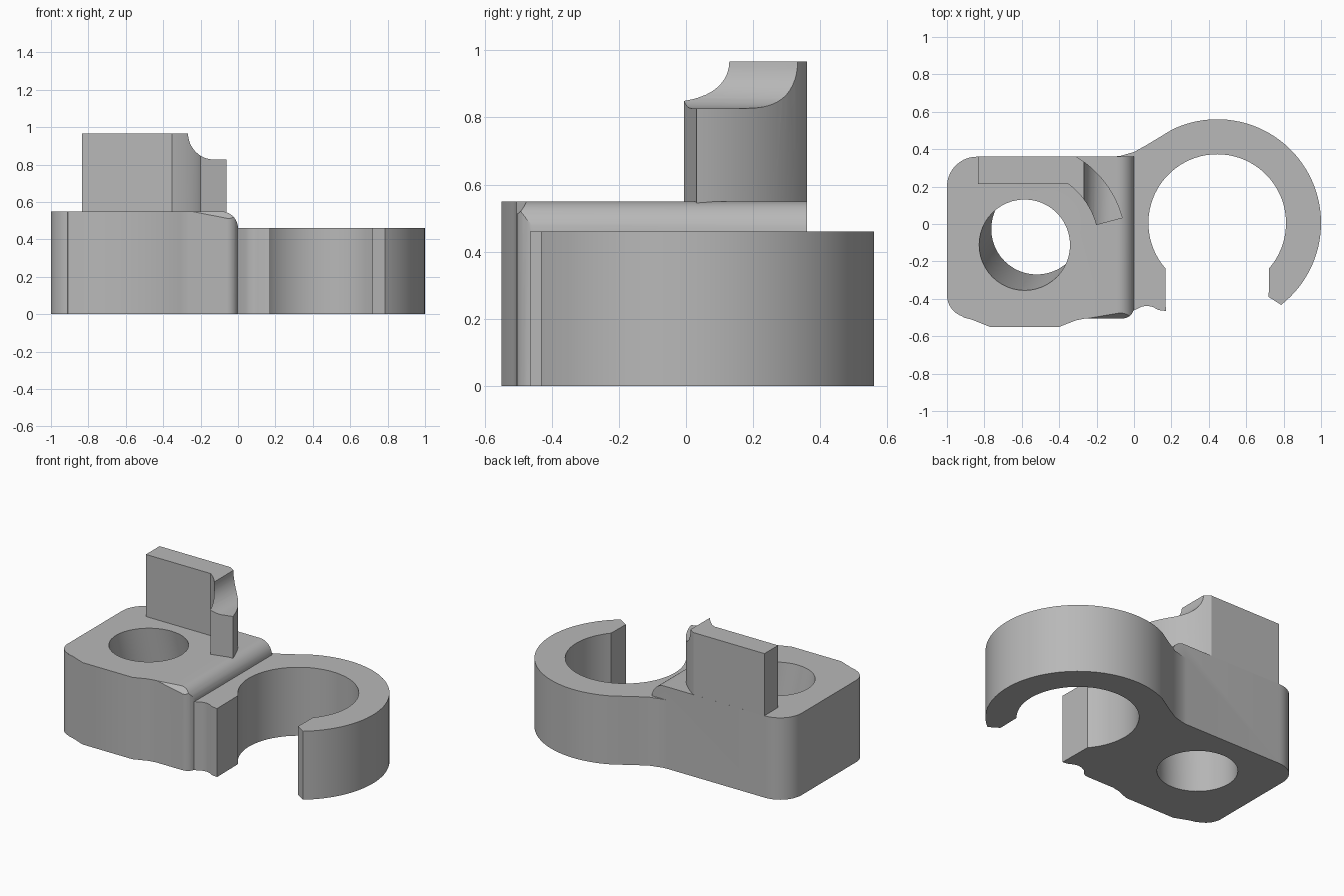
import bpy, bmesh
from math import cos, sin, radians

cube = bpy.data.objects.get("Cube")
if cube:
    bpy.data.objects.remove(cube, do_unlink=True)

grey = bpy.data.materials.new("grey plastic")
grey.use_nodes = True
grey.diffuse_color = (0.48, 0.48, 0.48, 1)
grey.node_tree.nodes["Principled BSDF"].inputs["Base Color"].default_value = (0.48, 0.48, 0.48, 1)


def arc(cx, cy, r, start, end, n=10):
    angles = [radians(start + (end - start) * i / n) for i in range(n + 1)]
    return [(cx + r * cos(a), cy + r * sin(a)) for a in angles]


def finish(name, bm):
    bmesh.ops.recalc_face_normals(bm, faces=bm.faces)
    mesh = bpy.data.meshes.new(name)
    bm.to_mesh(mesh)
    bm.free()
    mesh.materials.append(grey)
    obj = bpy.data.objects.new(name, mesh)
    bpy.context.collection.objects.link(obj)
    return obj


def prism(name, points, low, high, along="z", shift=(0, 0)):
    """Extrude a flat profile along z or y, optionally slanted."""
    bm = bmesh.new()
    def place(p, q, d):
        return (p, q, d) if along == "z" else (p, d, q)
    face = bm.faces.new([bm.verts.new(place(p, q, low)) for p, q in points])
    result = bmesh.ops.extrude_face_region(bm, geom=[face])
    moved = [v for v in result["geom"] if isinstance(v, bmesh.types.BMVert)]
    bmesh.ops.translate(bm, verts=moved, vec=place(*shift, high - low))
    return finish(name, bm)


def combine(target, tool, operation):
    mod = target.modifiers.new(operation.lower(), "BOOLEAN")
    mod.operation, mod.object, mod.solver = operation, tool, "EXACT"
    bpy.context.view_layer.objects.active = target
    bpy.ops.object.modifier_apply(modifier=mod.name)
    bpy.data.objects.remove(tool, do_unlink=True)


# Block with rounded corners and a shallow bulge on the front
outline = (arc(-0.06, -0.445, 0.06, 0, -90, 6)
           + [(-0.26, -0.505), (-0.31, -0.515), (-0.4, -0.55), (-0.77, -0.55),
              (-0.87, -0.51), (-0.91, -0.5)]
           + arc(-0.88, -0.38, 0.12, 255, 180, 8)
           + arc(-0.84, 0.2, 0.16, 180, 90, 10) + [(0, 0.36)])
body = prism("clip_body", outline, 0, 0.55)

# Rounded shoulder along the right edge
shoulder = [(-1.2, -0.1), (0.1, -0.1), (0.1, 0.2), (0, 0.2)] + \
    arc(-0.09, 0.46, 0.09, 0, 90) + [(-0.09, 0.551), (-1.2, 0.551)]
combine(body, prism("shoulder_tool", shoulder, -1, 1, "y"), "INTERSECT")

# Tapered relief at the front shoulder corner
bm = bmesh.new()
for co in [(-0.27, -0.507, 0.552), (0.02, -0.45, 0.56), (0.02, -0.52, 0.48), (0.02, -0.52, 0.56)]:
    bm.verts.new(co)
bmesh.ops.convex_hull(bm, input=bm.verts)
combine(body, finish("relief_tool", bm), "DIFFERENCE")

# Open ring joined to the block
ring = ([(-0.12, -0.3), (-0.12, 0.358), (-0.07, 0.365), (0, 0.385), (0.06, 0.418), (0.13, 0.46)]
        + arc(0.445, 0.005, 0.555, 116, -52, 48)
        + [(0.72, -0.39)]
        + arc(0.445, 0.005, 0.368, -41, 221, 56)
        + [(0.17, -0.465), (0.13, -0.46), (0.1, -0.443), (0.07, -0.437),
           (0.04, -0.442), (0.01, -0.458), (-0.03, -0.47)])
combine(body, prism("ring_tool", ring, 0, 0.46), "UNION")

# Slanted bore through the block
bore = arc(-0.507, -0.01, 0.243, 0, 352.5, 47)
combine(body, prism("bore_tool", bore, -0.11, 0.66, shift=(-0.091, -0.119)), "DIFFERENCE")

# Upright curved fence on the block
fence_plan = ([(-0.835, 0.215)] + arc(-0.59, -0.11, 0.402, 54, 15, 12)
              + arc(-0.59, -0.11, 0.548, 15, 59, 14) + [(-0.835, 0.36)])
fence = prism("upright_fence", fence_plan, 0.545, 0.967)
scoop = arc(-0.127, 0.967, 0.14, 180, 270, 12) + [(0.1, 0.827), (0.1, 1.1), (-0.267, 1.1)]
combine(fence, prism("scoop_tool", scoop, -0.5, 0.6, "y"), "DIFFERENCE")

for obj in (body, fence):
    bpy.ops.object.select_all(action="DESELECT")
    obj.select_set(True)
    bpy.context.view_layer.objects.active = obj
    bpy.ops.object.shade_smooth_by_angle(angle=radians(25))
